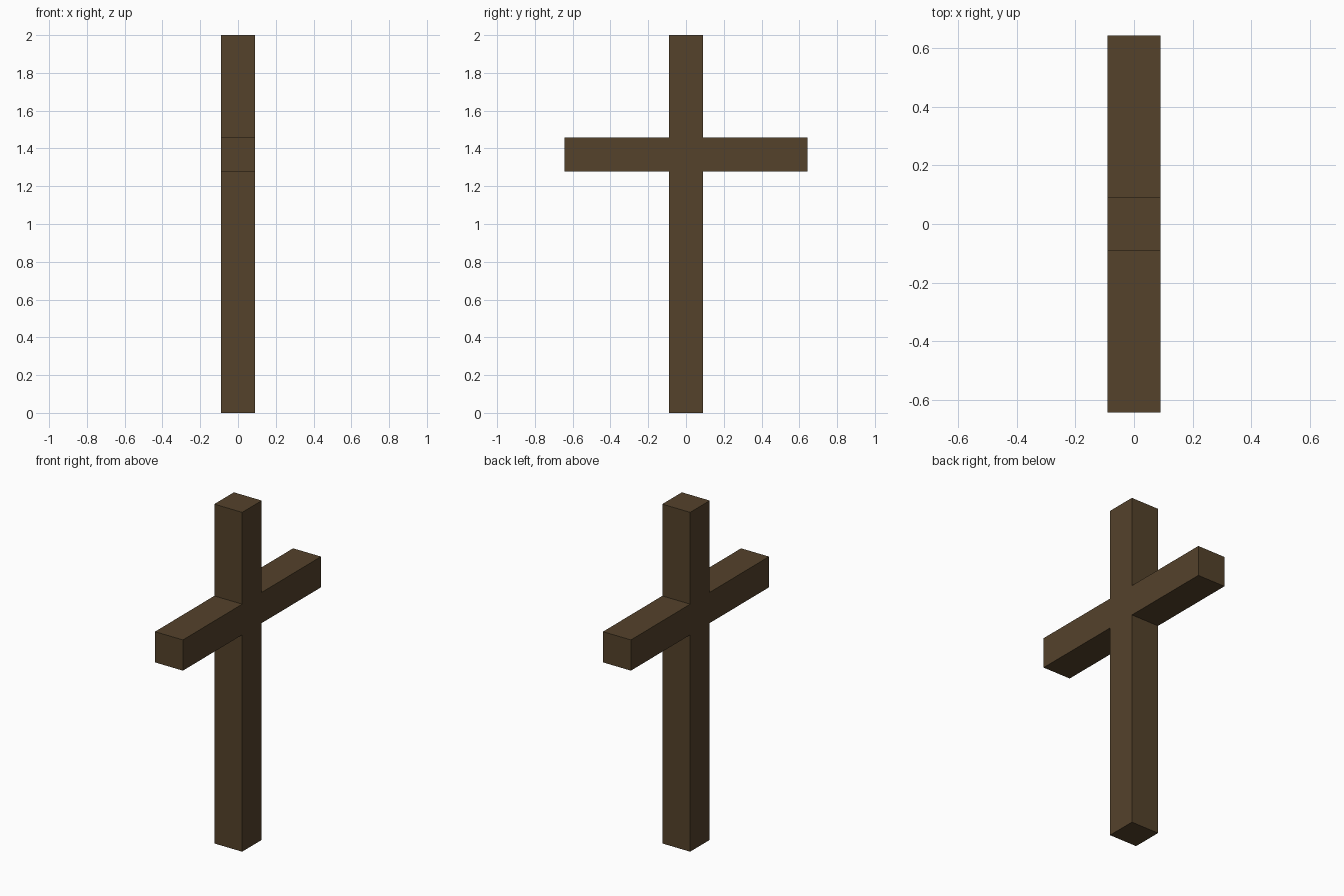
import bpy, bmesh

if "Cube" in bpy.data.objects:
    bpy.data.objects.remove(bpy.data.objects["Cube"])

HALF = 0.091                 # half thickness of both beams
ARM = 0.643                  # half span of the crossbar
Z_LOW, Z_HIGH, TOP = 1.278, 1.459, 2.0

# Right half of the outline (y, z), mirrored to the left
right = [(HALF, 0), (HALF, Z_LOW), (ARM, Z_LOW),
         (ARM, Z_HIGH), (HALF, Z_HIGH), (HALF, TOP)]
outline = right + [(-y, z) for y, z in reversed(right)]

# Cross: outline extruded through its thickness along x
bm = bmesh.new()
face = bm.faces.new([bm.verts.new((-HALF, y, z)) for y, z in outline])
ext = bmesh.ops.extrude_face_region(bm, geom=[face], use_keep_orig=True)
moved = [g for g in ext["geom"] if isinstance(g, bmesh.types.BMVert)]
bmesh.ops.translate(bm, verts=moved, vec=(2 * HALF, 0, 0))
bmesh.ops.recalc_face_normals(bm, faces=bm.faces[:])

mesh = bpy.data.meshes.new("wooden_cross")
bm.to_mesh(mesh)
bm.free()
cross = bpy.data.objects.new("wooden_cross", mesh)
bpy.context.collection.objects.link(cross)

# Dark brown wood
wood = bpy.data.materials.new("dark_wood")
wood.diffuse_color = (0.089, 0.054, 0.024, 1)
wood.use_nodes = True
wood.node_tree.nodes["Principled BSDF"].inputs["Base Color"].default_value = wood.diffuse_color
mesh.materials.append(wood)
